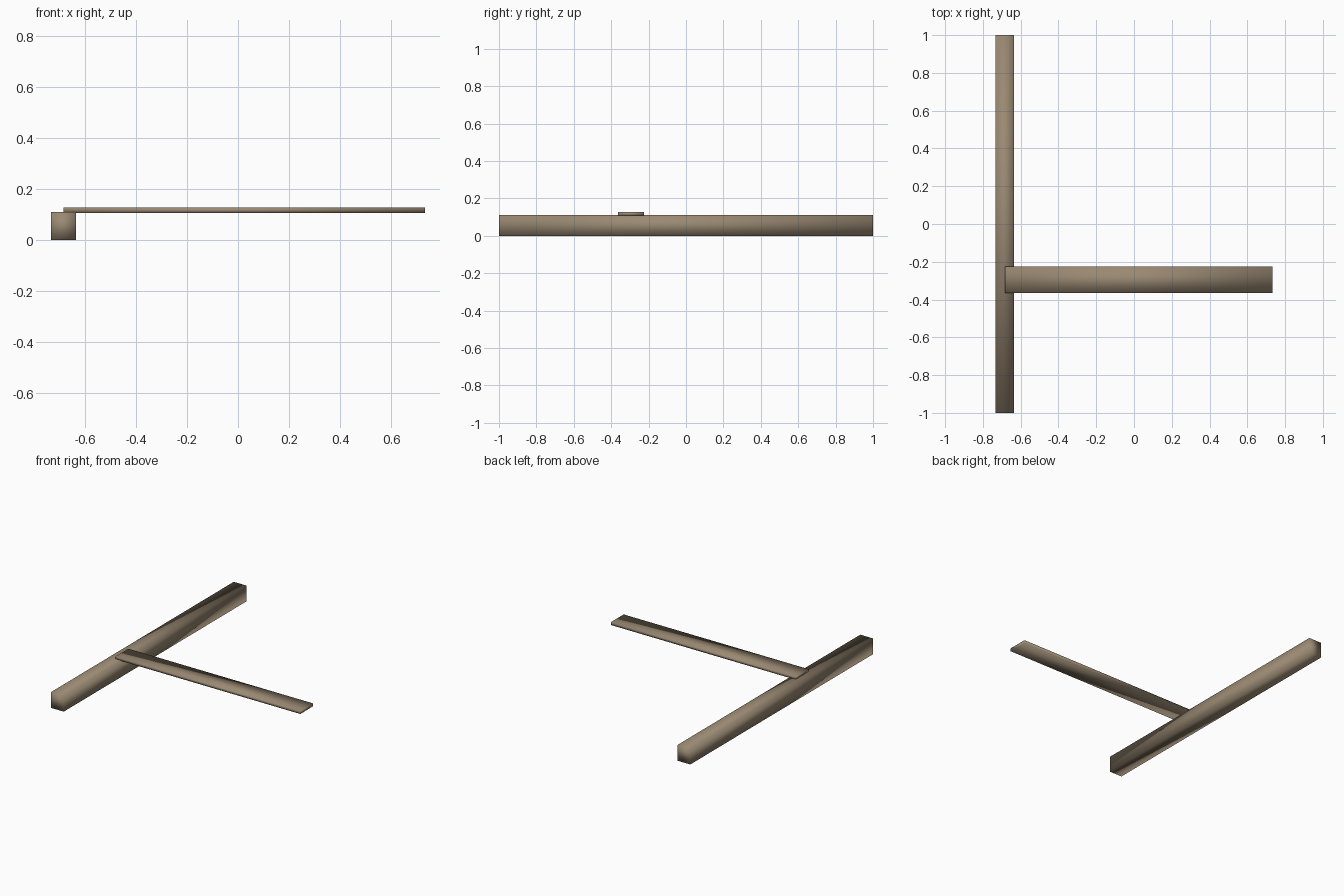
import bpy

if "Cube" in bpy.data.objects:
    bpy.data.objects.remove(bpy.data.objects["Cube"])

wood = bpy.data.materials.new("weathered wood")
wood.diffuse_color = (0.32, 0.25, 0.17, 1)
wood.use_nodes = True
wood.node_tree.nodes["Principled BSDF"].inputs["Base Color"].default_value = wood.diffuse_color


def box(name, lo, hi):
    """Smooth-shaded box spanning two opposite corners."""
    bpy.ops.mesh.primitive_cube_add(size=1)
    ob = bpy.context.object
    ob.name = name
    ob.location = [(a + b) / 2 for a, b in zip(lo, hi)]
    ob.scale = [b - a for a, b in zip(lo, hi)]
    bpy.ops.object.transform_apply(location=True, rotation=False, scale=True)
    bpy.ops.object.shade_smooth()
    ob.data.materials.append(wood)
    return ob


# Long square beam lying on the ground
box("beam", (-0.733, -1.0, 0.0), (-0.636, 1.0, 0.110))

# Thin plank resting on the beam and reaching out to the right
box("plank", (-0.684, -0.364, 0.107), (0.733, -0.224, 0.127))
